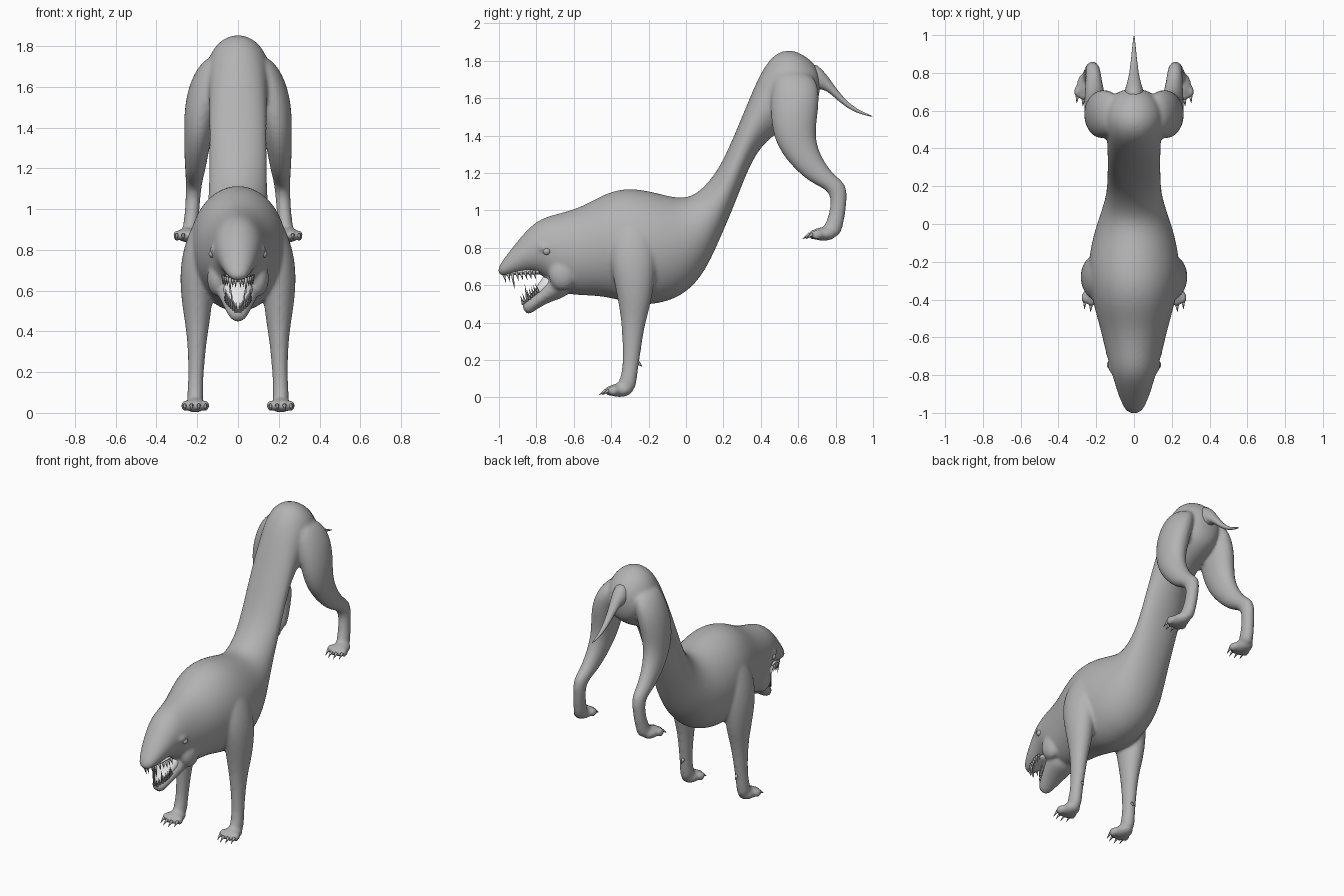
import bpy, bmesh, math
from mathutils import Vector, Matrix

start = bpy.data.objects.get("Cube")
if start:
    bpy.data.objects.remove(start, do_unlink=True)


def make_material(name, color):
    mat = bpy.data.materials.new(name)
    mat.use_nodes = True
    mat.diffuse_color = color
    mat.node_tree.nodes["Principled BSDF"].inputs["Base Color"].default_value = color
    return mat


grey = make_material("hide grey", (0.45, 0.45, 0.45, 1))
white = make_material("mouth white", (1, 1, 1, 1))


def loft(bm, sections, x=0.0, side=1, segments=16):
    """Skin oval rings; each is (centre x, half width, y and z of one edge, y and z of the other)."""
    rings = []
    for cx, width, ya, za, yb, zb in sections:
        middle = Vector((side * (cx + x), (ya + yb) / 2, (za + zb) / 2))
        across = Vector((width, 0, 0))
        along = Vector((0, (ya - yb) / 2, (za - zb) / 2))
        ring = []
        for i in range(segments):
            angle = math.tau * i / segments
            ring.append(bm.verts.new(middle + across * math.cos(angle) + along * math.sin(angle)))
        rings.append(ring)
    faces = [bm.faces.new(rings[0]), bm.faces.new(rings[-1])]
    for low, high in zip(rings, rings[1:]):
        for i in range(segments):
            j = (i + 1) % segments
            faces.append(bm.faces.new((low[i], low[j], high[j], high[i])))
    bmesh.ops.recalc_face_normals(bm, faces=faces)


def ball(bm, centre, size):
    matrix = Matrix.Translation(centre) @ Matrix.Diagonal((*size, 1))
    bmesh.ops.create_uvsphere(bm, u_segments=12, v_segments=8, radius=1, matrix=matrix)


def spike(bm, base, tip, radius):
    base, tip = Vector(base), Vector(tip)
    direction = tip - base
    turn = direction.to_track_quat("Z", "Y").to_matrix().to_4x4()
    bmesh.ops.create_cone(bm, cap_ends=True, segments=8, radius1=radius, radius2=radius * 0.08,
                          depth=direction.length,
                          matrix=Matrix.Translation((base + tip) / 2) @ turn)


def finish(bm, name, material, subdivide=0):
    mesh = bpy.data.meshes.new(name)
    bm.to_mesh(mesh)
    bm.free()
    mesh.materials.append(material)
    for face in mesh.polygons:
        face.use_smooth = True
    obj = bpy.data.objects.new(name, mesh)
    bpy.context.collection.objects.link(obj)
    if subdivide:
        obj.modifiers.new("rounding", "SUBSURF").levels = subdivide
        obj.modifiers["rounding"].render_levels = subdivide
    return obj


# Trunk from nose to rump: upper edge, lower edge
trunk = [
    (0, .035, -1.01, .69, -1.0, .645),
    (0, .066, -.965, .755, -.94, .65),
    (0, .095, -.90, .84, -.85, .67),
    (0, .122, -.80, .955, -.76, .66),
    (0, .15, -.69, .985, -.69, .55),
    (0, .18, -.56, 1.02, -.56, .54),
    (0, .22, -.43, 1.10, -.42, .535),
    (0, .25, -.31, 1.13, -.25, .48),
    (0, .24, -.17, 1.105, -.11, .50),
    (0, .205, -.02, 1.06, 0, .55),
    (0, .17, .07, 1.10, .10, .66),
    (0, .148, .15, 1.19, .18, .84),
    (0, .145, .21, 1.29, .27, 1.05),
    (0, .143, .315, 1.54, .37, 1.32),
    (0, .145, .42, 1.80, .50, 1.42),
    (0, .165, .52, 1.87, .58, 1.46),
    (0, .15, .62, 1.85, .65, 1.50),
    (0, .08, .73, 1.75, .71, 1.56),
]
lower_jaw = [
    (0, .035, -.89, .495, -.85, .43),
    (0, .062, -.83, .54, -.80, .47),
    (0, .09, -.765, .60, -.71, .52),
    (0, .125, -.68, .74, -.60, .54),
]
# Legs from top to ankle: front edge, back edge
front_leg = [
    (.15, .05, -.36, .98, -.20, .98),
    (.185, .085, -.42, .82, -.15, .82),
    (.205, .085, -.40, .68, -.16, .66),
    (.2, .074, -.365, .52, -.185, .50),
    (.2, .052, -.345, .40, -.22, .39),
    (.205, .038, -.337, .22, -.245, .22),
    (.21, .038, -.345, .11, -.262, .10),
    (.21, .045, -.38, .06, -.27, .02),
]
rear_leg = [
    (.1, .06, .48, 1.77, .68, 1.74),
    (.155, .085, .45, 1.62, .72, 1.64),
    (.182, .085, .45, 1.47, .705, 1.5),
    (.195, .07, .48, 1.35, .69, 1.39),
    (.205, .06, .55, 1.25, .725, 1.28),
    (.212, .047, .66, 1.145, .795, 1.185),
    (.217, .04, .765, 1.11, .865, 1.14),
    (.222, .036, .778, 1.03, .86, 1.03),
    (.232, .037, .745, .92, .84, .90),
    (.24, .045, .72, .90, .81, .845),
]
paws = [(.21, -.355, 0), (.25, .735, .835)]
toes = (-.05, -.018, .018, .05)

skin = bmesh.new()
claws = bmesh.new()
loft(skin, trunk)
loft(skin, lower_jaw)
for side in (1, -1):
    loft(skin, front_leg, side=side)
    loft(skin, rear_leg, side=side)
    # Brow and cheek bulges
    ball(skin, (side * .115, -.75, .80), (.025, .045, .025))
    ball(skin, (side * .10, -.66, .66), (.055, .08, .09))
    # Paws with four clawed toes
    for px, py, pz in paws:
        ball(skin, (side * px, py, pz + .038), (.056, .075, .037))
        for t in toes:
            reach = .06 - abs(t) * .5
            x = side * (px + t)
            ball(skin, (x, py - reach, pz + .035), (.02, .034, .027))
            spike(claws, (x, py - reach - .022, pz + .038), (x * 1.01, py - reach - .06, pz + .012), .01)
    spike(claws, (side * .2, -.26, .19), (side * .2, -.235, .165), .012)

body = finish(skin, "body", grey, 2)
fuse = body.modifiers.new("fuse", "REMESH")
fuse.mode = "VOXEL"
fuse.voxel_size = 0.011
fuse.use_smooth_shade = True
soften = body.modifiers.new("soften", "SMOOTH")
soften.factor = 0.5
soften.iterations = 5
finish(claws, "claws", grey)

# Tail
tail = bmesh.new()
loft(tail, [
    (0, .07, .66, 1.82, .64, 1.6),
    (0, .05, .735, 1.755, .695, 1.65),
    (0, .032, .785, 1.68, .75, 1.645),
    (0, .022, .84, 1.605, .815, 1.58),
    (0, .013, .91, 1.54, .90, 1.52),
    (0, .003, 1.005, 1.503, 1.005, 1.497),
], segments=10)
finish(tail, "tail", grey, 1)

# Eyes
eyes = bmesh.new()
for side in (1, -1):
    ball(eyes, (side * .128, -.745, .78), (.016, .02, .018))
finish(eyes, "eyes", grey)

# Mouth lining: floor with throat, then palate
lining = bmesh.new()
loft(lining, [
    (0, .025, -.865, .52, -.85, .49),
    (0, .048, -.81, .565, -.79, .52),
    (0, .075, -.772, .65, -.74, .56),
    (0, .08, -.70, .68, -.68, .55),
])
loft(lining, [
    (0, .03, -.965, .67, -.965, .645),
    (0, .06, -.88, .69, -.88, .66),
    (0, .08, -.76, .69, -.76, .65),
])
finish(lining, "mouth_lining", white, 1)

# Teeth along both jaws, with a longer fang in each row
teeth = bmesh.new()
for side in (1, -1):
    for i in range(8):
        f = i / 7
        x = side * (.012 + .062 * math.sin(f * math.pi / 2))
        length = .085 if i == 2 else .045
        y = -.975 + .16 * f
        z = .66 + .018 * f
        spike(teeth, (x, y, z), (x, y + .012, z - length), .009)
        length = .09 if i == 2 else .05
        y = -.87 + .08 * f
        z = .495 + .065 * f
        x *= .8
        spike(teeth, (x, y, z), (x, y - .015, z + length), .008)
finish(teeth, "teeth", grey)
